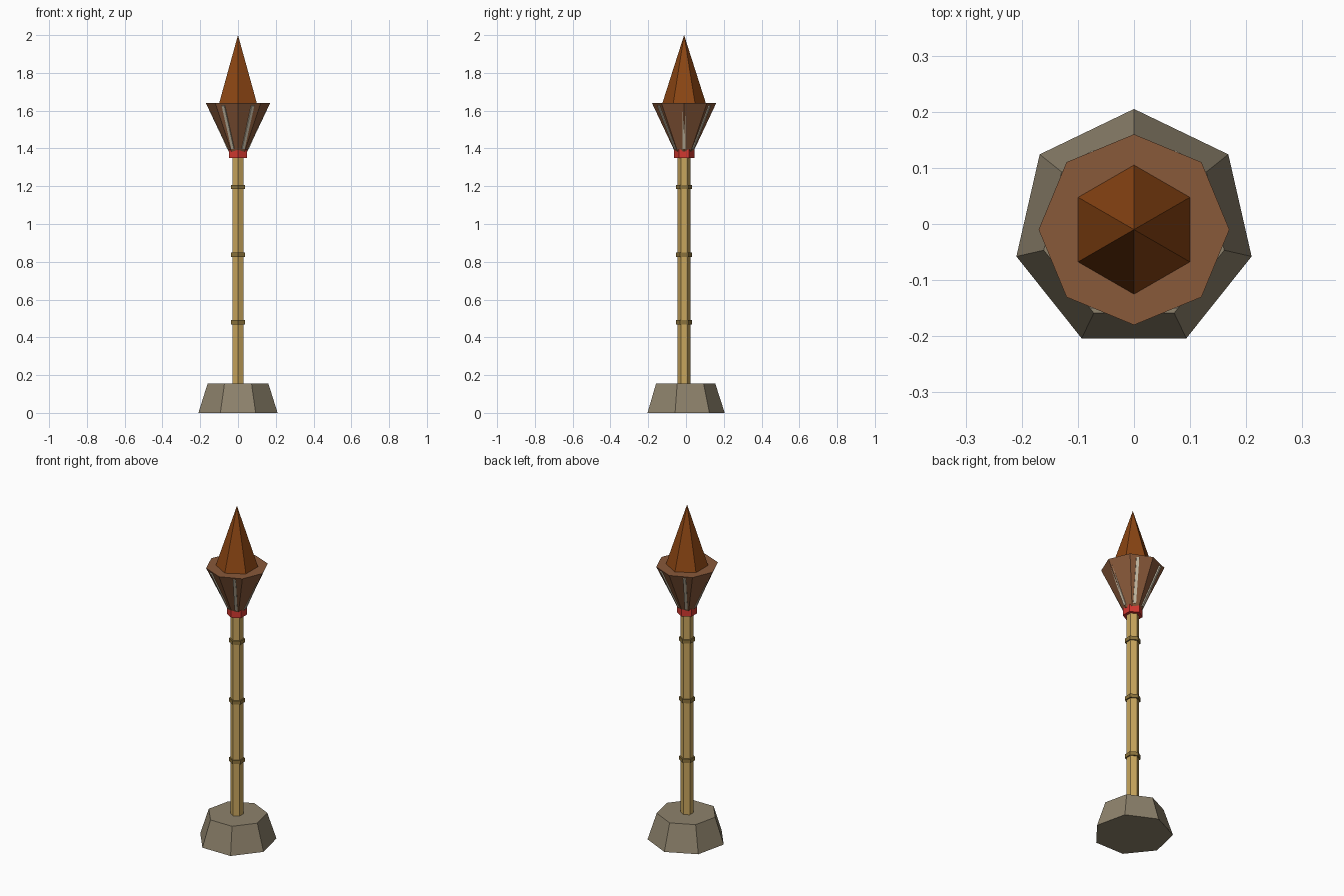
import bpy
from math import sin, cos, pi
from mathutils import Vector, Matrix

cube = bpy.data.objects.get("Cube")
if cube:
    bpy.data.objects.remove(cube)

AXIS_Y = -0.01  # all parts share one upright axis


def material(name, rgb):
    mat = bpy.data.materials.new(name)
    mat.use_nodes = True
    mat.diffuse_color = (*rgb, 1)
    mat.node_tree.nodes["Principled BSDF"].inputs["Base Color"].default_value = (*rgb, 1)
    return mat


stone = material("stone", (0.27, 0.225, 0.15))
bamboo = material("bamboo", (0.58, 0.38, 0.11))
dark_bamboo = material("dark_bamboo", (0.26, 0.17, 0.045))
red = material("red_binding", (0.65, 0.04, 0.03))
wood = material("cup_wood", (0.25, 0.1, 0.042))
rust = material("rust_brown", (0.258, 0.06, 0.0065))
cream = material("cream_strip", (0.6, 0.53, 0.4))


def tapered(name, sides, r_low, r_high, z_low, z_high, mat):
    """Flat-sided upright frustum with one corner pointing to +y."""
    bpy.ops.mesh.primitive_cone_add(
        vertices=sides, radius1=r_low, radius2=r_high, depth=z_high - z_low,
        location=(0, AXIS_Y, (z_low + z_high) / 2))
    obj = bpy.context.object
    obj.name = name
    obj.data.materials.append(mat)
    return obj


# Foot and pole
tapered("base", 7, 0.215, 0.165, 0, 0.155, stone)
tapered("pole", 6, 0.035, 0.035, 0.1, 1.37, bamboo)
for i, z in enumerate((0.48, 0.837, 1.195)):
    tapered(f"pole_ring_{i + 1}", 6, 0.043, 0.043, z - 0.011, z + 0.011, dark_bamboo)

# Head
tapered("collar", 6, 0.054, 0.054, 1.35, 1.395, red)
tapered("cup", 8, 0.05, 0.17, 1.385, 1.64, wood)
tapered("tip", 6, 0.115, 0, 1.64, 2.0, rust)

# Six strips leaning along the cup walls
for i in range(6):
    a = i * pi / 3
    out = Vector((cos(a), sin(a), 0))
    low = out * 0.052 + Vector((0, AXIS_Y, 1.4))
    high = out * 0.154 + Vector((0, AXIS_Y, 1.628))
    along = (high - low).normalized()
    side = Vector((-sin(a), cos(a), 0))
    rot = Matrix((side, along.cross(side), along)).transposed()
    bpy.ops.mesh.primitive_cube_add(size=1)
    strip = bpy.context.object
    strip.name = f"cup_strip_{i + 1}"
    strip.matrix_world = (Matrix.Translation((low + high) / 2) @ rot.to_4x4()
                          @ Matrix.Diagonal((0.016, 0.012, (high - low).length, 1)))
    strip.data.materials.append(cream)
